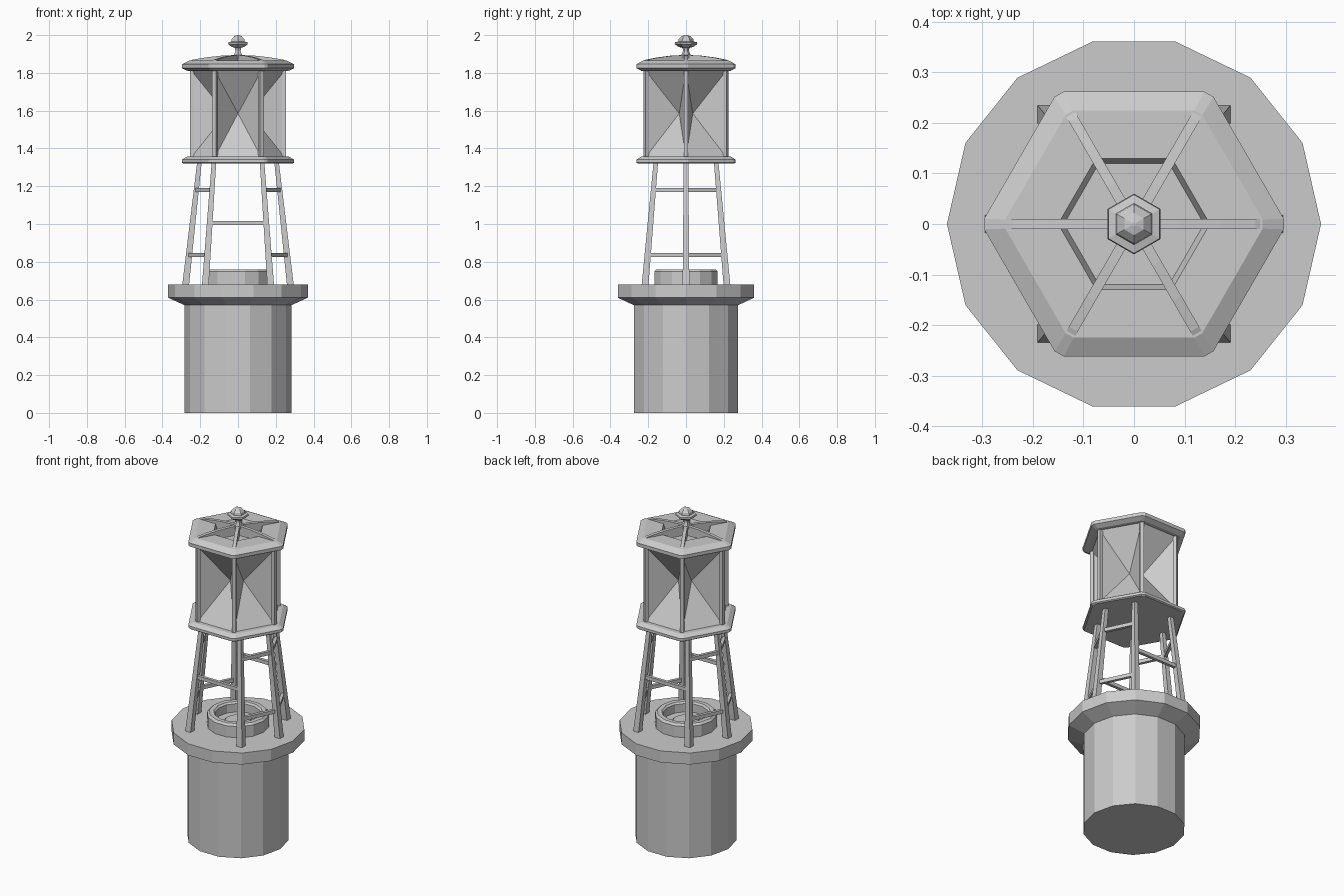
import bpy, bmesh
from math import sin, cos, pi, radians
from mathutils import Vector

if "Cube" in bpy.data.objects:
    bpy.data.objects.remove(bpy.data.objects["Cube"])


def make(name, bm):
    bmesh.ops.recalc_face_normals(bm, faces=bm.faces)
    me = bpy.data.meshes.new(name)
    bm.to_mesh(me)
    bm.free()
    ob = bpy.data.objects.new(name, me)
    bpy.context.collection.objects.link(ob)
    return ob


def loft(name, rings):
    """Skin a stack of equal-length point rings, capped at both ends."""
    bm = bmesh.new()
    vs = [[bm.verts.new(p) for p in r] for r in rings]
    n = len(vs[0])
    for a, b in zip(vs, vs[1:]):
        for i in range(n):
            j = (i + 1) % n
            bm.faces.new((a[i], a[j], b[j], b[i]))
    bm.faces.new(vs[0][::-1])
    bm.faces.new(vs[-1])
    return make(name, bm)


def circle(r, z, n, rot=0.0):
    return [Vector((r * cos(rot + 2 * pi * i / n), r * sin(rot + 2 * pi * i / n), z)) for i in range(n)]


def lathe(name, profile, n, rot=0.0):
    return loft(name, [circle(r, z, n, rot) for r, z in profile])


def hexagon(apothem, z):
    """Hexagon with small cut corners."""
    c = circle(apothem / cos(pi / 6), z, 6)
    pts = []
    for i in range(6):
        pts += [c[i].lerp(c[i - 1], 0.04), c[i].lerp(c[(i + 1) % 6], 0.04)]
    return pts


def bar(name, a, b, ha, hb):
    """Axis-aligned square upright tapering from a to b."""
    sq = ((-1, -1), (1, -1), (1, 1), (-1, 1))
    return loft(name, [[p + Vector((x * h, y * h, 0)) for x, y in sq] for p, h in ((a, ha), (b, hb))])


def rung(name, a, b, w, h):
    """Horizontal rectangular strut."""
    d = (b - a).normalized()
    s = Vector((-d.y, d.x, 0)) * w
    u = Vector((0, 0, h))
    return loft(name, [[p - s - u, p + s - u, p + s + u, p - s + u] for p in (a, b)])


# Float body with flared deck, 14 sides
lathe("float_body", [(0.283, 0), (0.283, 0.57), (0.37, 0.61), (0.37, 0.68)], 14)

# Hatch ring with sunken floor
lathe("hatch_ring", [(0.172, 0.675), (0.172, 0.748), (0.16, 0.76), (0.135, 0.76), (0.125, 0.75),
                     (0.125, 0.70), (0.08, 0.70), (0.07, 0.71)], 14)

# Six splayed legs
leg_angles = [0, 51.43, 128.57, 180, 231.43, 308.57]


def leg_point(k, z):
    t = (z - 0.67) / (1.33 - 0.67)
    r = 0.278 + (0.204 - 0.278) * t
    a = radians(leg_angles[k % 6])
    return Vector((r * cos(a), r * sin(a), z))


for k in range(6):
    bar(f"leg_{k}", leg_point(k, 0.67), leg_point(k, 1.33), 0.018, 0.012)
    # Cross rungs: one on front and back, two on each side panel
    for z in ([1.005] if k in (1, 4) else [0.835, 1.18]):
        rung(f"rung_{k}_{int(z * 100)}", leg_point(k, z), leg_point(k + 1, z), 0.009, 0.011)

# Lantern floor plate and roof with recess
loft("lantern_floor", [hexagon(a, z) for a, z in
                       [(0.255, 1.32), (0.262, 1.325), (0.262, 1.341), (0.238, 1.357)]])
loft("lantern_roof", [hexagon(a, z) for a, z in
                      [(0.235, 1.81), (0.262, 1.825), (0.262, 1.846), (0.225, 1.866),
                       (0.13, 1.866), (0.12, 1.838)]])

# Lantern panes, each sunk to an inner point
bm = bmesh.new()
lo = [bm.verts.new(p) for p in circle(0.25, 1.35, 6)]
hi = [bm.verts.new(p) for p in circle(0.25, 1.815, 6)]
for i in range(6):
    j = (i + 1) % 6
    a = pi / 3 * (i + 0.5)
    c = bm.verts.new((0.072 * cos(a), 0.072 * sin(a), 1.585))
    for p, q in ((lo[i], lo[j]), (lo[j], hi[j]), (hi[j], hi[i]), (hi[i], lo[i])):
        bm.faces.new((p, q, c))
bm.faces.new(lo[::-1])
bm.faces.new(hi)
make("lantern_panes", bm)

# Corner posts and arched roof ribs
rib = [(0, 1.835), (0.288, 1.835), (0.288, 1.85), (0.24, 1.870), (0.17, 1.882), (0.09, 1.891), (0, 1.895)]
for i in range(6):
    a = pi / 3 * i
    d, s = Vector((cos(a), sin(a), 0)), Vector((-sin(a), cos(a), 0))
    loft(f"post_{i}", [[p + Vector((0, 0, z)) for p in
                        (d * 0.233 - s * 0.011, d * 0.254 - s * 0.011, d * 0.254 + s * 0.011, d * 0.233 + s * 0.011)]
                       for z in (1.35, 1.815)])
    loft(f"roof_rib_{i}", [[d * r + s * w + Vector((0, 0, z)) for r, z in rib] for w in (-0.01, 0.01)])

# Finial, six sides
lathe("finial", [(0.03, 1.88), (0.022, 1.90), (0.016, 1.915), (0.018, 1.932), (0.04, 1.938), (0.06, 1.953),
                 (0.058, 1.962), (0.041, 1.966), (0.038, 1.98), (0.022, 1.995), (0.004, 2.0)], 6, pi / 6)
